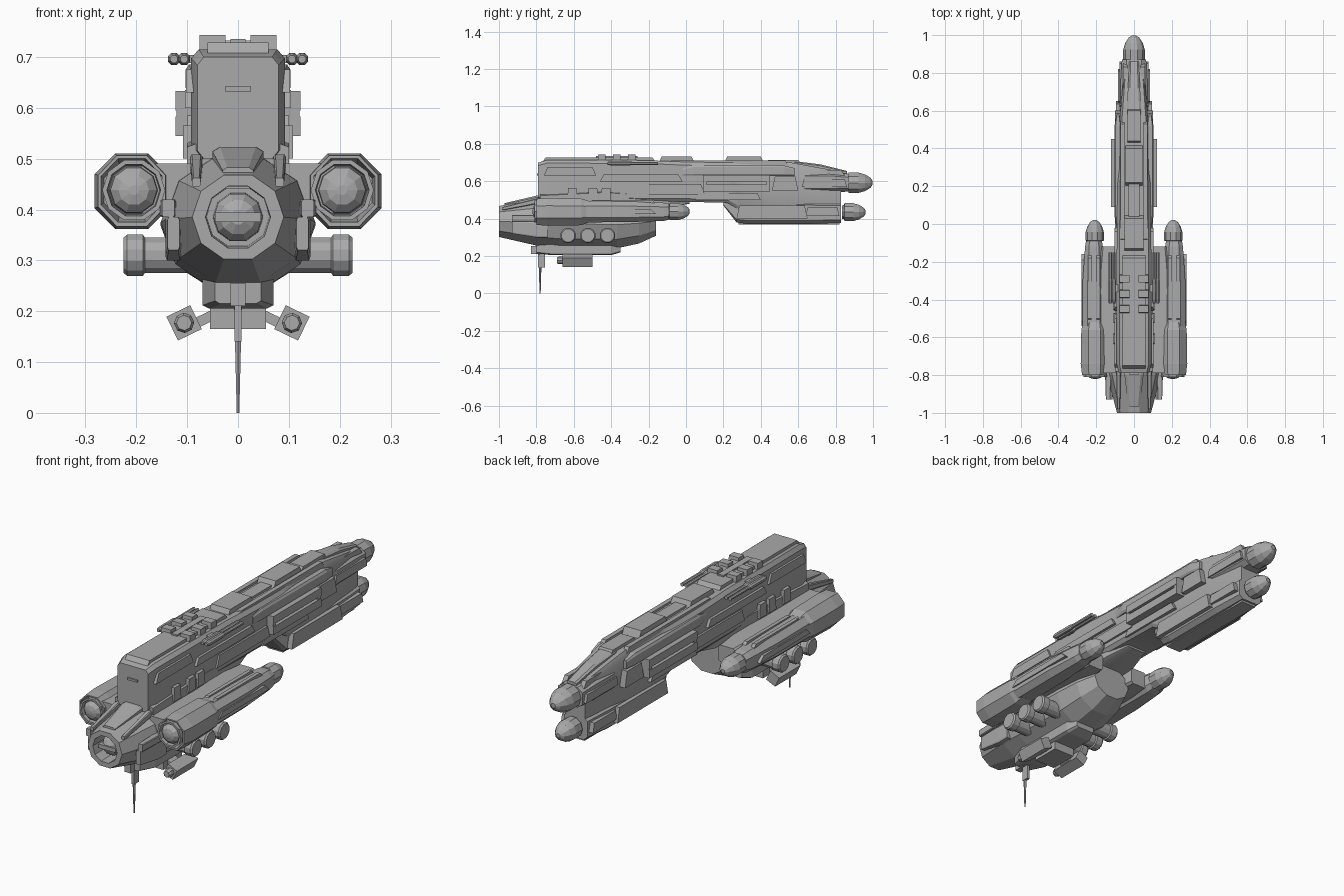
import bpy, bmesh, math
from math import pi, sin, cos
from mathutils import Matrix, Vector

default_cube = bpy.data.objects.get("Cube")
if default_cube:
    bpy.data.objects.remove(default_cube, do_unlink=True)

hull_grey = bpy.data.materials.new("hull_grey")
hull_grey.use_nodes = True
colour = (.4, .4, .4, 1)
hull_grey.diffuse_color = colour
hull_grey.node_tree.nodes["Principled BSDF"].inputs["Base Color"].default_value = colour


def finish(name, bm, mirror=False, smooth=False):
    """Turn a bmesh into an object, optionally mirrored across the middle."""
    bmesh.ops.recalc_face_normals(bm, faces=bm.faces)
    mesh = bpy.data.meshes.new(name)
    bm.to_mesh(mesh)
    bm.free()
    mesh.materials.append(hull_grey)
    if smooth:
        for polygon in mesh.polygons:
            polygon.use_smooth = True
        mesh.set_sharp_from_angle(angle=math.radians(35))
    obj = bpy.data.objects.new(name, mesh)
    bpy.context.collection.objects.link(obj)
    if mirror:
        obj.modifiers.new("Mirror", "MIRROR")
    return obj


def ngon(sides):
    """Unit polygon with a flat side at the top."""
    step = 2 * pi / sides
    return [(sin((i + .5) * step), cos((i + .5) * step)) for i in range(sides)]


def chamfered(cut):
    """Unit square with its corners cut off."""
    k = 1 - cut
    return [(k, 1), (1, k), (1, -k), (k, -1), (-k, -1), (-1, -k), (-1, k), (-k, 1)]


def loft(name, profile, stations, x=0, mirror=False, smooth=False):
    """Skin a profile along y; each station is (y, half width, bottom, top)."""
    bm = bmesh.new()
    rings = []
    for y, width, low, high in stations:
        mid, half = (low + high) / 2, (high - low) / 2
        rings.append([bm.verts.new((x + px * width, y, mid + pz * half)) for px, pz in profile])
    count = len(profile)
    for a, b in zip(rings, rings[1:]):
        for i in range(count):
            j = (i + 1) % count
            bm.faces.new((a[i], a[j], b[j], b[i]))
    bm.faces.new(rings[0])
    bm.faces.new(rings[-1])
    return finish(name, bm, mirror, smooth)


def box(name, xs, ys, zs, mirror=False, slope=0):
    """Block between limits; slope pulls the top in at both y ends."""
    bm = bmesh.new()
    bmesh.ops.create_cube(bm, size=1)
    for v in bm.verts:
        raised = v.co.z > 0
        x, y, z = [lim[c > 0] for lim, c in zip((xs, ys, zs), v.co)]
        if raised:
            y -= math.copysign(slope, v.co.y)
        v.co = (x, y, z)
    return finish(name, bm, mirror)


def mid_box(name, width, ys, zs, slope=0):
    return box(name, (-width, width), ys, zs, slope=slope)


def side_box(name, xs, ys, zs, slope=0):
    return box(name, xs, ys, zs, True, slope)


def round_part(name, x, z, steps, sides=10, mirror=False):
    """Turned part along y; each step is (y, radius)."""
    stations = [(y, r, z - r, z + r) for y, r in steps]
    return loft(name, ngon(sides), stations, x, mirror)


def engine(name, x, z, start, radius, mirror=False):
    """Exhaust bulb: collar, barrel and faceted rounded tip."""
    shape = ((0, .75), (.2, .8), (.25, 1), (1.2, 1), (1.8, .82), (2.3, .5), (2.5, .2))
    round_part(name, x, z, [(start + d * radius, r * radius) for d, r in shape], mirror=mirror)


# Nose hull with a hollow ring at the front
nose_stations = [(-.9, .062, .325, .447), (-1, .064, .321, .449), (-1, .09, .298, .472),
                 (-.8, .143, .25, .51), (-.68, .152, .235, .515), (-.37, .152, .235, .5),
                 (-.25, .135, .262, .49), (-.16, .1, .305, .47)]
loft("nose_hull", ngon(10), nose_stations)
round_part("nose_lens", 0, .385, [(-.89, .05), (-.95, .048), (-.97, .035), (-.98, .015)])
mid_box("nose_lens_bar", .045, (-.985, -.9), (.375, .394))
loft("nose_roof_panel", chamfered(.3), [(-.97, .03, .44, .483), (-.8, .05, .46, .523),
                                       (-.7, .055, .46, .525)])
for low, high, tilt in ((.3, .385, .02), (.385, .42, 0)):
    loft("nose_cheek_frame", chamfered(.2),
         [(-.93, .012, low + tilt, high), (-.8, .016, low, high), (-.74, .016, low, high)],
         x=.137 - tilt / 2, mirror=True)
loft("nose_shoulder_strip", chamfered(.3), [(-.98, .008, .445, .462), (-.8, .012, .478, .508),
                                            (-.7, .012, .485, .51)], x=.082, mirror=True)

# Long upper spine
spine_stations = [(-.79, .08, .5, .7), (-.74, .092, .5, .715), (-.2, .092, .49, .712),
                  (0, .09, .49, .703), (.22, .088, .485, .7), (.3, .08, .44, .7),
                  (.56, .075, .42, .7), (.78, .056, .4, .66), (.83, .05, .4, .65)]
loft("spine", chamfered(.16), spine_stations, smooth=True)
loft("neck_fairing", chamfered(.2), [(-.78, .1, .46, .53), (-.45, .1, .44, .55),
                                     (-.1, .08, .46, .53), (.02, .05, .48, .51)], smooth=True)
mid_box("front_face_slot", .026, (-.797, -.78), (.632, .642))
mid_box("front_roof_deck", .06, (-.77, -.16), (.7, .728), .02)
side_box("front_side_plate", (.08, .102), (-.76, -.48), (.63, .675), .02)
side_box("front_side_rail", (.08, .104), (-.46, -.02), (.6, .635), .02)
side_box("front_lower_plate", (.08, .1), (-.3, .1), (.53, .585), .02)
for y in (-.6, -.49, -.42):
    side_box("neck_window", (.085, .108), (y - .035, y + .02), (.5, .565), .005)

# Dorsal plates along the spine
mid_box("dorsal_plate_front", .05, (-.15, .05), (.69, .732), .02)
mid_box("dorsal_plate_middle", .03, (.03, .22), (.69, .712))
mid_box("dorsal_plate_rear", .045, (.2, .42), (.69, .732), .02)
mid_box("dorsal_tail_plate", .035, (.42, .62), (.68, .714), .02)
loft("dorsal_tail_ridge", chamfered(.3), [(.58, .04, .66, .708), (.72, .032, .64, .69),
                                          (.86, .025, .62, .655)])
side_box("dorsal_rail", (.05, .072), (-.1, .55), (.68, .712), .02)

# Dorsal weapon racks and slender side guns
for y in (-.45, -.37, -.29):
    side_box("dorsal_rack", (.025, .076), (y - .022, y + .022), (.715, .743), .003)
mid_box("dorsal_rack_rail", .015, (-.48, -.26), (.72, .735))
gun_steps = [(-.42, .008), (-.4, .013), (-.3, .013), (-.29, .009), (-.15, .009)]
for x in (.106, .126):
    round_part("side_gun", x, .696, gun_steps, 8, True)
side_box("side_gun_mount", (.075, .13), (-.36, -.32), (.688, .704))

# Mid and rear flank armour
loft("upper_flank_rail", chamfered(.35), [(-.02, .008, .63, .67), (.04, .018, .63, .685),
                                          (.52, .018, .63, .685), (.58, .008, .63, .67)],
     x=.085, mirror=True)
for low in (.545, .595):
    side_box("flank_frame_rail", (.075, .123), (.09, .45), (low, low + .038))
for y in (.09, .43):
    side_box("flank_frame_end", (.075, .121), (y, y + .02), (.55, .63))
side_box("flank_rear_plate", (.06, .1), (.46, .6), (.55, .625), .015)
side_box("flank_lower_plate", (.06, .095), (.05, .4), (.5, .538), .02)

# Upper tail housing with its engine
loft("upper_tail_housing", chamfered(.4), [(.58, .05, .55, .64), (.64, .072, .54, .65),
                                           (.78, .07, .54, .65), (.87, .064, .545, .64)])
side_box("tail_housing_strip", (.055, .078), (.62, .86), (.57, .61), .01)
side_box("tail_top_strip", (.035, .058), (.6, .85), (.63, .66), .02)
engine("upper_tail_engine", 0, .592, .855, .057)

# Lower tail hull with its engine
loft("lower_tail_hull", chamfered(.3), [(.2, .045, .47, .5), (.27, .07, .38, .485),
                                        (.33, .075, .372, .49), (.66, .075, .372, .49),
                                        (.83, .062, .378, .485)])
side_box("lower_tail_plate", (.06, .095), (.27, .65), (.4, .47), .015)
side_box("lower_tail_strip", (.06, .085), (.64, .82), (.415, .46), .01)
mid_box("lower_tail_keel", .04, (.28, .82), (.368, .4))
engine("lower_tail_engine", 0, .435, .835, .05)

# Side nacelles, pylons and their engines
loft("nacelle_pylon", chamfered(.25), [(-.79, .07, .39, .49), (-.35, .07, .39, .49),
                                       (-.12, .045, .4, .48)], x=.13, mirror=True, smooth=True)
loft("nacelle_body", chamfered(.45), [(-.56, .06, .38, .495), (-.3, .06, .382, .492),
                                      (-.12, .047, .388, .485), (-.09, .042, .395, .48)],
     x=.212, mirror=True)
loft("nacelle_shroud", chamfered(.55), [(-.74, .055, .385, .49), (-.8, .06, .375, .5),
                                        (-.8, .066, .367, .506), (-.74, .073, .362, .51),
                                        (-.56, .07, .365, .507), (-.52, .06, .38, .495)],
     x=.209, mirror=True)
round_part("nacelle_intake_ring", .205, .438, [(-.75, .06), (-.81, .062), (-.81, .053),
                                               (-.78, .05)], mirror=True)
round_part("nacelle_intake_dome", .205, .438, [(-.77, .05), (-.8, .046), (-.815, .03),
                                               (-.82, .01)], mirror=True)
side_box("nacelle_outer_rail", (.255, .278), (-.54, -.16), (.425, .452), .03)
for x in (.18, .225):
    side_box("nacelle_top_rail", (x, x + .018), (-.52, -.16), (.48, .5), .02)
engine("nacelle_engine", .208, .438, -.1, .048, True)

# Round tanks sticking out below the nacelles
tank_steps = ((.1, .036), (.183, .036), (.187, .042), (.218, .042), (.225, .036))
for y in (-.63, -.525, -.42):
    tank = round_part("side_tank", 0, 0, tank_steps, 12, True)
    tank.data.transform(Matrix.Translation((0, y, .31)) @ Matrix.Rotation(-pi / 2, 4, "Z"))

# Belly block and hanging gun pods
loft("belly_block", chamfered(.2), [(-.8, .045, .215, .27), (-.72, .07, .205, .27),
                                    (-.4, .07, .205, .27), (-.35, .05, .22, .27)])
mid_box("belly_lower_box", .055, (-.64, -.5), (.165, .22))
for side in (-1, 1):
    pod = mid_box("gun_pod", .026, (-.66, -.5), (-.026, .026))
    barrel = round_part("gun_pod_barrel", 0, 0, [(-.69, .015), (-.68, .02), (-.6, .02)], 8)
    arm = mid_box("gun_pod_arm", .045, (-.61, -.55), (-.01, .01))
    place = Matrix.Translation((side * .106, 0, .177)) @ Matrix.Rotation(side * pi / 7, 4, "Y")
    for part in (pod, barrel):
        part.data.transform(place)
    arm.data.transform(Matrix.Translation((side * -.035, 0, .005)) @ place)

# Thin antenna under the chin
mid_box("antenna_bracket", .015, (-.83, -.75), (.21, .255))
bm = bmesh.new()
bmesh.ops.create_cone(bm, segments=6, radius1=.003, radius2=.009, depth=.22, cap_ends=True)
bmesh.ops.translate(bm, vec=Vector((0, -.78, .11)), verts=bm.verts)
finish("antenna_mast", bm)
mid_box("antenna_root", .007, (-.79, -.755), (.14, .22))
